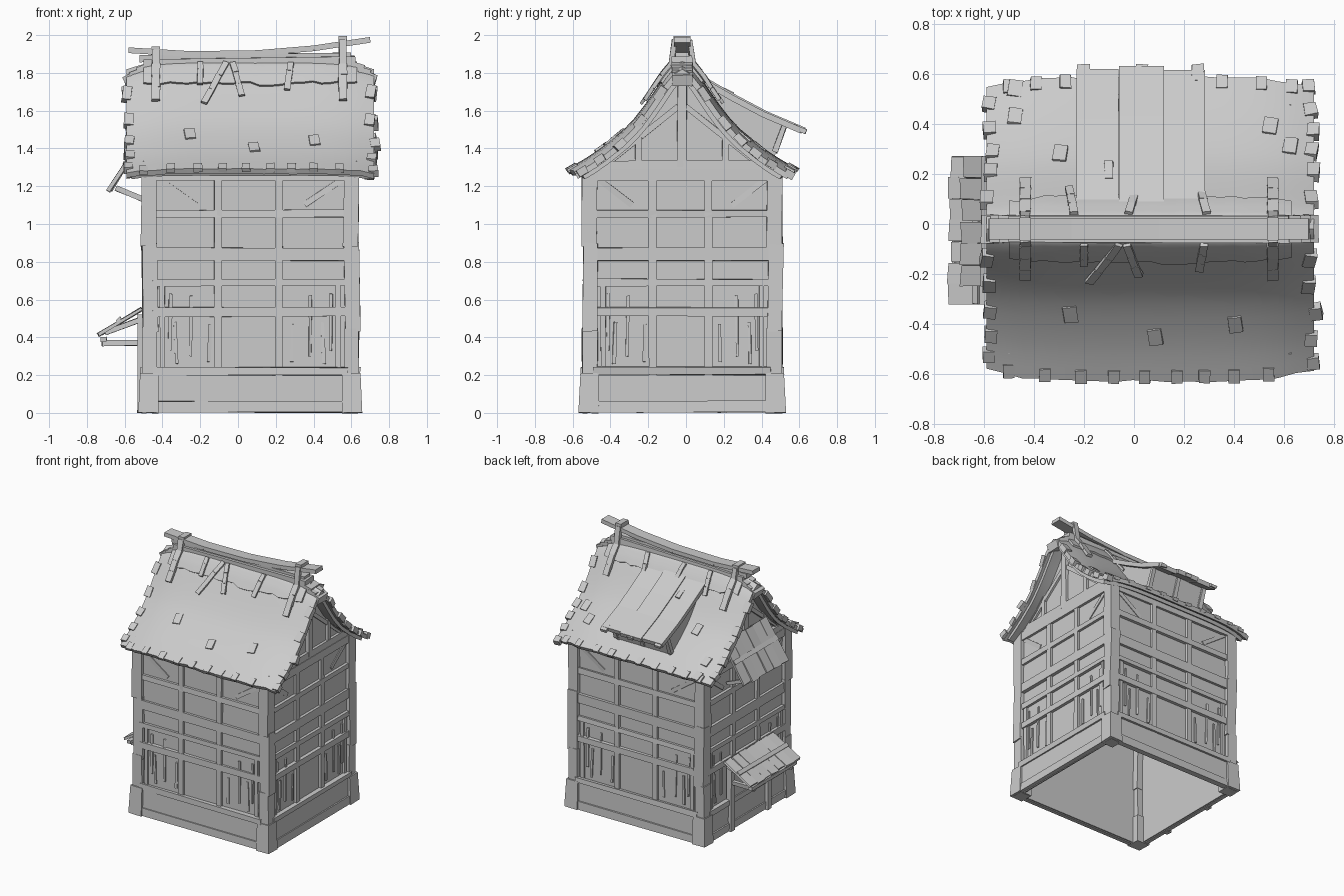
import bpy, bmesh, math, random
from mathutils import Vector as V

random.seed(4)
cube = bpy.data.objects.get("Cube")
if cube:
    bpy.data.objects.remove(cube)

grey = bpy.data.materials.new("plain grey")
grey.use_nodes = True
grey.diffuse_color = (0.6, 0.6, 0.6, 1)
grey.node_tree.nodes["Principled BSDF"].inputs["Base Color"].default_value = (0.6, 0.6, 0.6, 1)

CX, CY = 0.065, -0.02          # house axis
HX, HY = 0.575, 0.53           # half size to the outside of the posts
X, Y, Z = V((1, 0, 0)), V((0, 1, 0)), V((0, 0, 1))
parts = {}


def mesh(name):
    return parts.setdefault(name, bmesh.new())


def beam(name, a, b, w, t, n, jit=0.003, taper=1.0):
    """Hewn board from a to b, width w, thickness t along n."""
    bm, a, b = mesh(name), V(a), V(b)
    axis = (b - a).normalized()
    side = axis.cross(n).normalized()
    up = side.cross(axis)
    rings = []
    for p, k in ((a, 1), (b, taper)):
        rings.append([bm.verts.new(p + side * (i * w * k / 2) + up * (j * t * k / 2)
                      + V([random.uniform(-jit, jit) for _ in range(3)]))
                      for i, j in ((-1, -1), (1, -1), (1, 1), (-1, 1))])
    lo, hi = rings
    bm.faces.new(lo[::-1])
    bm.faces.new(hi)
    for i in range(4):
        k = (i + 1) % 4
        bm.faces.new((lo[i], lo[k], hi[k], hi[i]))


def prism(name, pts, direction):
    """Flat outline pushed along a direction."""
    bm = mesh(name)
    f = bm.faces.new([bm.verts.new(p) for p in pts])
    new = bmesh.ops.extrude_face_region(bm, geom=[f])["geom"]
    bmesh.ops.translate(bm, verts=[v for v in new if isinstance(v, bmesh.types.BMVert)], vec=direction)


# Curved roof section: distance from ridge, height
PROFILE = [(0, 1.87), (0.05, 1.84), (0.09, 1.79), (0.17, 1.67), (0.24, 1.575),
           (0.31, 1.5), (0.42, 1.41), (0.5, 1.355), (0.62, 1.285), (0.8, 1.2)]


def height(d):
    for (d0, z0), (d1, z1) in zip(PROFILE, PROFILE[1:]):
        if d <= d1:
            return z0 + (z1 - z0) * (d - d0) / (d1 - d0)
    return PROFILE[-1][1]


def roof(x, s, d, lift=0.0):
    """Point on the roof: side s, distance d from the ridge."""
    u = abs(x - CX) / 0.665
    slope = (height(d + 0.02) - height(max(d - 0.02, 0))) / (0.02 + min(d, 0.02))
    n = V((0, -s * slope if d else 0, 1)).normalized()
    return V((x, CY + s * d, height(d) - 0.055 * u ** 5)) + n * lift


def sheet(name, x0, x1, d1, lift, thick, cols=18, ragged=0.0):
    """Thatch layer draped on both slopes, with rounded corners."""
    for s in (-1, 1):
        bm, rows, grid = mesh(name), 12, []
        for i in range(cols + 1):
            x = x0 + (x1 - x0) * i / cols
            end = d1 - 0.05 * (abs(x - CX) / 0.665) ** 4 + random.uniform(-ragged, ragged)
            grid.append([[bm.verts.new(roof(x, s, end * j / rows, h))
                          for j in range(rows + 1)] for h in (lift, lift - thick)])

        def quad(*p):
            bm.faces.new([grid[i][k][j] for i, k, j in p])
        for i in range(cols):
            for j in range(rows):
                for k in (0, 1):
                    quad((i, k, j), (i + 1, k, j), (i + 1, k, j + 1), (i, k, j + 1))
            for j in (0, rows):
                quad((i, 0, j), (i + 1, 0, j), (i + 1, 1, j), (i, 1, j))
        for i in (0, cols):
            for j in range(rows):
                quad((i, 0, j), (i, 0, j + 1), (i, 1, j + 1), (i, 1, j))


def strip(name, x, s, d, length, w, t, lift, skew=0.0, pieces=1):
    """Shingle or stick lying down the slope, bent over several pieces."""
    for i in range(pieces):
        k0, k1 = i / pieces, (i + 1) / pieces
        a, b = roof(x + skew * k0, s, d + length * k0, lift), roof(x + skew * k1, s, d + length * k1, lift)
        beam(name, a, b, w, t, (b - a).cross(X) * -s, 0.002)


# Walls and timber frame, one pass for each side
RAILS = [(0.033, 0.06), (0.222, 0.04), (0.535, 0.05), (0.69, 0.035),
         (0.84, 0.07), (1.055, 0.04), (1.26, 0.055)]
for side, u, n, half, out in (("front", X, -Y, HX, HY), ("right", Y, X, HY, HX),
                              ("back", -X, Y, HX, HY), ("left", -Y, -X, HY, HX)):
    def P(a, z, depth=0.0):
        return V((CX, CY, z)) + u * a + n * (out + depth)
    frame, inner = side + "_frame", half - 0.06
    beam(side + "_wall", P(0, 0.005, -0.032), P(0, 1.3, -0.032), 2 * half - 0.05, 0.01, n, 0)
    beam(side + "_base_board", P(-inner, 0.13, -0.018), P(inner, 0.13, -0.018), 0.14, 0.03, n)
    for z, w in RAILS:
        depth = -0.008 if z < 0.3 else -0.02
        beam(frame, P(-inner, z, depth), P(inner, z, depth), w, 0.03, n, 0.004)
    for k in (-1, 1):
        a = k * half * 0.28 - 0.01
        beam(frame, P(a, 0.02, -0.02), P(a, 1.26, -0.02), 0.04, 0.024, n)
        beam(frame, P(k * inner * 0.95, 1.24, -0.026), P(k * half * 0.5, 1.1, -0.026), 0.03, 0.012, n)
        beam(frame, P(k * (half - 0.11), 0.24, -0.022), P(k * (half - 0.11), 0.69, -0.022), 0.025, 0.022, n)
        # Split boards nailed in the lower bays
        for a, z, h in ((0.38, 0.27, 0.2), (0.55, 0.3, 0.32), (0.68, 0.26, 0.22), (0.74, 0.33, 0.3)):
            a *= k * half
            beam(side + "_split_boards", P(a, z, -0.025), P(a + random.uniform(-.01, .01), z + h, -0.025),
                 0.016, 0.014, n)

for sx in (-1, 1):
    for sy in (-1, 1):
        x, y = CX + sx * (HX - 0.04), CY + sy * (HY - 0.04)
        for z0, z1, dx in ((0, 0.45, 0), (0.43, 0.9, 0.006), (0.88, 1.3, -0.002)):
            beam("corner_posts", (x + dx, y, z0), (x, y + dx, z1), 0.08, 0.08, Y, 0.004)
        beam("post_feet", (x + sx * 0.004, y + sy * 0.006, 0), (x, y, 0.21), 0.108, 0.108, Y, 0, 0.9)

    # Gable wall with its timbers
    gx = CX + sx * (HX - 0.05)
    ds = [0.53, 0.42, 0.31, 0.24, 0.17, 0.09, 0.05]
    pts = [V((gx, CY + s * d, height(d) - 0.06)) for s, row in ((-1, ds), (1, ds[::-1])) for d in row]
    prism("gable_walls", pts, X * (sx * 0.015))
    fx = gx + sx * 0.022
    beam("gable_frame", (fx, CY - 0.5, 1.31), (fx, CY + 0.5, 1.31), 0.045, 0.035, X)
    beam("gable_frame", (fx, CY, 1.3), (fx, CY, 1.8), 0.05, 0.035, X)
    for s in (-1, 1):
        beam("gable_frame", (fx, CY + s * 0.23, 1.3), (fx, CY + s * 0.23, 1.54), 0.035, 0.025, X)
        beam("gable_frame", (fx, CY + s * 0.4, 1.32), (fx, CY + s * 0.02, 1.62), 0.03, 0.015, X)
        for d0, d1 in zip(ds, ds[1:]):
            beam("gable_frame", (fx, CY + s * d0, height(d0) - 0.075),
                 (fx, CY + s * d1, height(d1) - 0.075), 0.045, 0.035, X)

# Roof layers and the ragged cover below the ridge
sheet("roof", -0.59, 0.72, 0.61, 0.0, 0.03, ragged=0.006)
sheet("roof_underlayer", -0.565, 0.695, 0.585, -0.033, 0.025)
sheet("ridge_cover", -0.5, 0.63, 0.125, 0.014, 0.014, cols=24, ragged=0.008)

# Shingles on the verges and eaves, and a few scattered patches
for s in (-1, 1):
    for x in (-0.58, 0.71):
        d = 0.1
        while d < 0.55:
            strip("verge_shingles", x + random.uniform(-.012, .012), s, d, 0.045, 0.05, 0.04, -0.008,
                  random.uniform(-.012, .012))
            d += random.uniform(0.075, 0.11)
    x = -0.5
    while x < 0.66:
        strip("eave_shingles", x, s, 0.565 - 0.04 * (abs(x - CX) / 0.665) ** 4, 0.05, 0.045, 0.022, -0.004)
        x += random.uniform(0.1, 0.17)
for x, s, d in ((-0.26, -1, 0.31), (0.08, -1, 0.4), (0.4, -1, 0.35), (-0.3, 1, 0.27),
                (0.54, 1, 0.38), (-0.48, 1, 0.42), (-0.48, 1, 0.53), (0.62, 1, 0.3)):
    strip("loose_shingles", x, s, d, 0.06, 0.055, 0.01, 0.004, 0.01)

# Ridge log, stepped end caps, straps and sticks
beam("ridge_cap", (-0.5, CY, 1.835), (0.62, CY, 1.855), 0.11, 0.07, Z)
for k in range(3):
    drop = 0.025 * k
    beam("ridge_end_caps", (-0.48 - 0.035 * k, CY, 1.82 - drop), (-0.53 - 0.035 * k, CY, 1.80 - drop), 0.11, 0.06, Z)
    beam("ridge_end_caps", (0.6 + 0.035 * k, CY, 1.83 - drop), (0.66 + 0.035 * k, CY, 1.81 - drop), 0.11, 0.06, Z)
log = [(-0.58, 1.92), (-0.25, 1.9), (0.1, 1.905), (0.4, 1.93), (0.7, 1.975)]
for (x0, z0), (x1, z1) in zip(log, log[1:]):
    beam("ridge_log", (x0, CY, z0), (x1, CY, z1), 0.085, 0.03, Z, 0)
beam("ridge_pole", (-0.52, CY, 1.875), (0.6, CY, 1.89), 0.07, 0.035, Z)
for x, top in ((-0.435, 1.92), (0.555, 1.975)):
    beam("ridge_straps", (x, CY - 0.045, top), (x, CY + 0.045, top), 0.045, 0.04, Z, 0)
    for s in (-1, 1):
        beam("ridge_straps", (x, CY + s * 0.04, top), (x, CY + s * 0.065, 1.82), 0.04, 0.025, Y)
        strip("ridge_straps", x, s, 0.05, 0.13, 0.045, 0.022, 0.022, 0, 3)
for x, s, length, skew in ((-0.2, -1, 0.08, 0), (-0.06, -1, 0.15, -0.12), (-0.03, -1, 0.12, 0.05),
                           (0.28, -1, 0.1, -0.02), (-0.24, 1, 0.1, -0.02), (-0.02, 1, 0.1, 0.03),
                           (0.29, 1, 0.15, -0.04)):
    strip("ridge_sticks", x, s, 0.05, length, 0.032, 0.016, 0.02, skew, 3)

# Raised dormer on the back slope
slope = [(0.06, 1.785), (0.25, 1.675), (0.42, 1.585), (0.62, 1.5)]
for x0, x1, dy in ((-0.23, -0.06, 0), (-0.06, 0.12, 0.012), (0.12, 0.285, -0.005)):
    top = [V((x0, y + dy, z + 0.01)) for y, z in slope]
    low = [V((x0, y + dy - 0.01, z - 0.02)) for y, z in slope[::-1]]
    prism("dormer_roof", top + low, X * (x1 - x0 - 0.001))
for x in (-0.2, 0.235):
    prism("dormer_cheeks", [V((x, 0.11, 1.73)), V((x, 0.52, 1.52)), V((x, 0.47, 1.36)), V((x, 0.25, 1.52))], X * 0.02)
beam("dormer_front", (0.0275, 0.46, 1.37), (0.0275, 0.51, 1.525), 0.44, 0.02, Y, 0)
for x in (-0.2, 0.03, 0.255):
    beam("dormer_frame", (x, 0.47, 1.38), (x, 0.52, 1.52), 0.03, 0.025, Y)
    beam("dormer_shingles", (x, 0.57, 1.517), (x, 0.635, 1.489), 0.05, 0.022, Z)
for x, y, z in ((0.04, 0.44, 1.584), (-0.1, 0.18, 1.722)):
    beam("dormer_shingles", (x, y, z), (x, y + 0.07, z - 0.032), 0.035, 0.012, Z)


def canopy(name, y0, y1, top, bottom, foot_z, count):
    """Plank shutter leaning out from the left wall on two struts."""
    step = (y1 - y0) / count
    for i in range(count):
        y, e = y0 + step * (i + 0.5), random.uniform(-0.012, 0.012)
        beam(name + "_planks", (top[0], y, top[1]), (bottom[0] + e, y, bottom[1] + e * 0.5),
             step * 0.97, 0.018, V((-1, 0, 1)), 0.004)
    p = V(top).lerp(V(bottom), 0.5)
    beam(name + "_battens", (p.x - .008, y0, p.y + .01), (p.x - .008, y1, p.y + .01), 0.03, 0.012, V((-1, 0, 1)))
    for y in (y0 + 0.06, y1 - 0.06):
        beam(name + "_struts", (bottom[0] + 0.03, y, bottom[1] + 0.01), (-0.5, y, foot_z), 0.025, 0.025, Y)


canopy("upper_shutter", -0.25, 0.27, (-0.5, 1.46), (-0.675, 1.18), 1.13, 6)
canopy("door_canopy", -0.32, 0.27, (-0.51, 0.55), (-0.735, 0.415), 0.5, 7)
for y in (-0.25, 0.19):
    beam("door_canopy_struts", (-0.5, y, 0.37), (-0.72, y, 0.37), 0.03, 0.025, Y)
    beam("door_frame", (-0.512, y, 0), (-0.512, y, 0.52), 0.045, 0.04, X)
beam("door_canopy_struts", (-0.71, -0.3, 0.39), (-0.71, 0.24, 0.39), 0.03, 0.025, Z)
beam("door", (-0.493, -0.03, 0.01), (-0.493, -0.03, 0.5), 0.4, 0.03, X, 0)

# Turn every part into an object
SMOOTH = ("roof", "roof_underlayer", "ridge_cover")
for name, bm in parts.items():
    bmesh.ops.recalc_face_normals(bm, faces=bm.faces)
    data = bpy.data.meshes.new(name)
    bm.to_mesh(data)
    bm.free()
    data.materials.append(grey)
    ob = bpy.data.objects.new(name, data)
    bpy.context.collection.objects.link(ob)
    if name in SMOOTH:
        bpy.ops.object.select_all(action='DESELECT')
        ob.select_set(True)
        bpy.context.view_layer.objects.active = ob
        bpy.ops.object.shade_smooth_by_angle(angle=math.radians(35))
